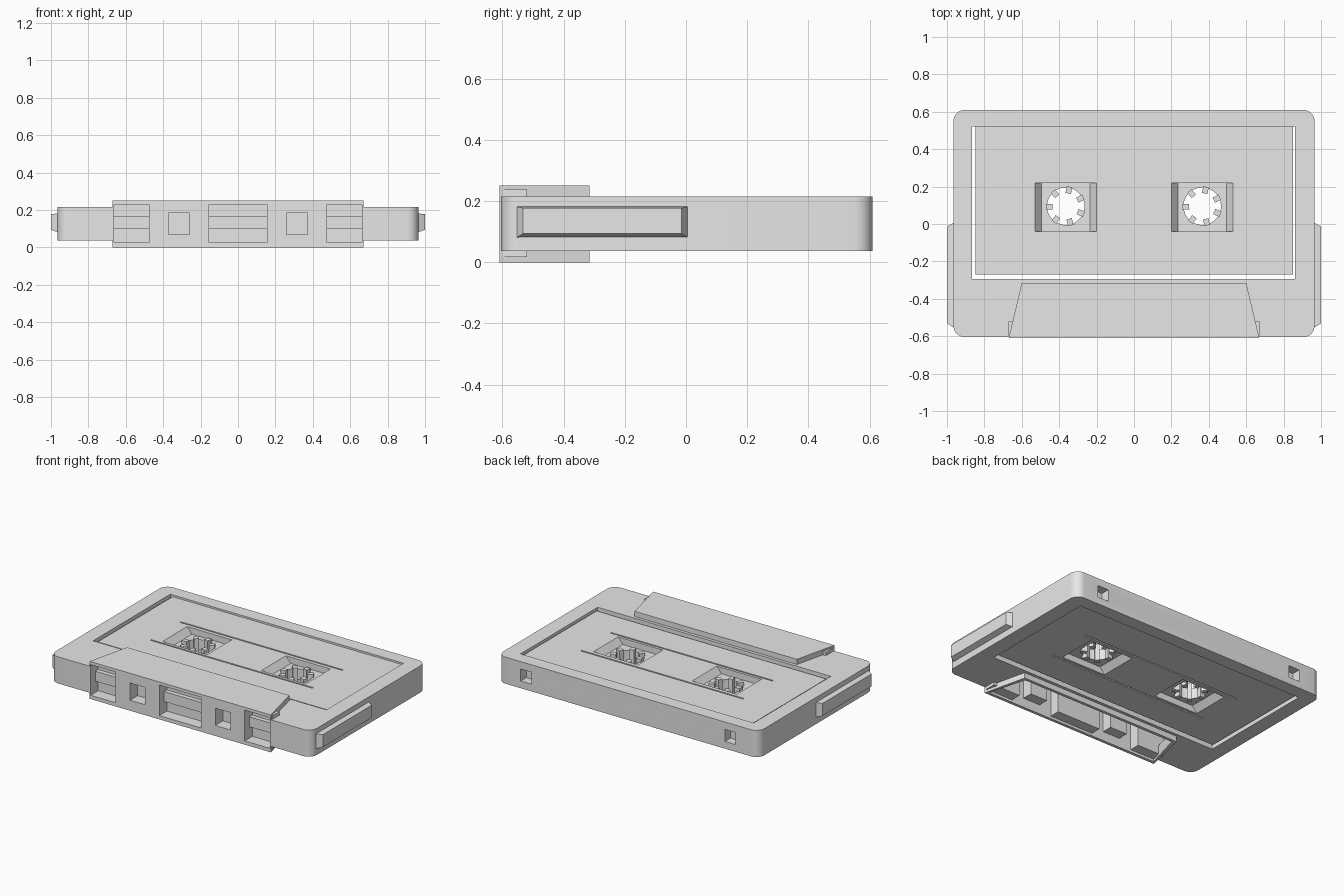
import bpy, bmesh, math
from mathutils import Matrix, Vector

if "Cube" in bpy.data.objects:
    bpy.data.objects.remove(bpy.data.objects["Cube"])

MID = 0.126          # mid height of the shell
LOW, HIGH = 0.037, 0.215

grey = bpy.data.materials.new("light_grey_plastic")
grey.use_nodes = True
COLOUR = (0.8, 0.8, 0.8, 1)
grey.diffuse_color = COLOUR
for node in grey.node_tree.nodes:
    if node.type == 'BSDF_PRINCIPLED':
        node.inputs["Base Color"].default_value = COLOUR


def make(name, bm):
    bmesh.ops.recalc_face_normals(bm, faces=bm.faces)
    mesh = bpy.data.meshes.new(name)
    bm.to_mesh(mesh)
    bm.free()
    mesh.materials.append(grey)
    obj = bpy.data.objects.new(name, mesh)
    bpy.context.collection.objects.link(obj)
    return obj


def box(name, x, y, z, round_corners=0):
    bm = bmesh.new()
    bmesh.ops.create_cube(bm, size=1)
    for v in bm.verts:
        v.co = Vector([(a + b) / 2 + c * (b - a) for (a, b), c in zip((x, y, z), v.co)])
    if round_corners:
        upright = [e for e in bm.edges
                   if abs(e.verts[0].co.z - e.verts[1].co.z) > 0.01]
        bmesh.ops.bevel(bm, geom=upright, offset=round_corners, segments=8,
                        profile=0.5, affect='EDGES')
    return make(name, bm)


def loft(name, first, second):
    """Solid between two matching outlines."""
    bm = bmesh.new()
    a = [bm.verts.new(p) for p in first]
    b = [bm.verts.new(p) for p in second]
    bm.faces.new(a)
    bm.faces.new(b)
    n = len(a)
    for i in range(n):
        bm.faces.new((a[i], a[(i + 1) % n], b[(i + 1) % n], b[i]))
    return make(name, bm)


def trapezoid(name, inset, z0, z1):
    f, b = -0.61 + inset, -0.315 - inset
    wide, narrow = 0.67 - inset, 0.6 - inset
    outline = [(-wide, f), (wide, f), (narrow, b), (-narrow, b)]
    return loft(name, [(x, y, z0) for x, y in outline], [(x, y, z1) for x, y in outline])


def boolean(obj, other, operation='DIFFERENCE'):
    mod = obj.modifiers.new("cut", 'BOOLEAN')
    mod.operation, mod.solver, mod.object = operation, 'EXACT', other
    graph = bpy.context.evaluated_depsgraph_get()
    result = bpy.data.meshes.new_from_object(obj.evaluated_get(graph))
    obj.modifiers.clear()
    obj.data = result
    bpy.data.objects.remove(other)


def cut_box(obj, x, y, z):
    boolean(obj, box("cutter", x, y, z))


# Rounded shell with the raised head block at the front
shell = box("shell", (-0.965, 0.965), (-0.605, 0.61), (LOW, HIGH), 0.06)
boolean(shell, trapezoid("head_block", 0, 0, 0.25), 'UNION')

# Hollow sides and front, with the head block open below
for s in (-1, 1):
    cut_box(shell, sorted((s * 0.62, s * 0.92)), (-0.57, 0.5), (0.075, 0.18))
cut_box(shell, (-0.63, 0.63), (-0.57, -0.1), (0.075, 0.18))
boolean(shell, trapezoid("cutter", 0.02, -0.1, 0.2))

# Sunken faces, label grooves and hub wells, on top and underneath
for side in (1, -1):
    def span(a, b):
        return sorted((MID + side * a, MID + side * b))
    cut_box(shell, (-0.865, 0.86), (-0.295, 0.52), span(0.077, 0.2))
    for y in (0.25, -0.063):
        cut_box(shell, (-0.6, 0.6), (y - 0.005, y + 0.005), span(0.069, 0.2))
    for cx in (-0.365, 0.365):
        profile = [(-0.165, 0.2), (-0.165, 0.077), (-0.13, 0.035),
                   (0.13, 0.035), (0.165, 0.077), (0.165, 0.2)]
        ends = [[(cx + x, y, MID + side * z) for x, z in profile] for y in (-0.04, 0.22)]
        boolean(shell, loft("cutter", *ends))

# Slot running through around three sides of the panel
cut_box(shell, (-0.865, -0.848), (-0.295, 0.52), (-0.1, 0.4))
cut_box(shell, (0.85, 0.86), (-0.295, 0.52), (-0.1, 0.4))
cut_box(shell, (-0.86, 0.855), (-0.295, -0.27), (-0.1, 0.24))

# Hub holes
for cx in (-0.365, 0.365):
    bm = bmesh.new()
    bmesh.ops.create_cone(bm, cap_ends=True, segments=48, radius1=0.1, radius2=0.1,
                          depth=1, matrix=Matrix.Translation((cx, 0.095, 0)))
    boolean(shell, make("cutter", bm))

# Square notches in the back
for cx in (-0.755, 0.755):
    cut_box(shell, (cx - 0.04, cx + 0.04), (0.55, 0.7), (0.085, 0.165))

# Front windows, each with a recessed pocket behind it
windows = {"left_guide": (0.57, 0.093, 0.025, 0.23),
           "right_guide": (-0.57, 0.093, 0.025, 0.23),
           "centre": (0, 0.155, 0.025, 0.23),
           "left_small": (0.315, 0.056, 0.07, 0.185),
           "right_small": (-0.315, 0.056, 0.07, 0.185)}
for name, (cx, half, z0, z1) in windows.items():
    x = (cx - half, cx + half)
    cut_box(shell, x, (-0.7, -0.53), (z0, z1))
    pocket = box(name + "_pocket", (x[0] - 0.008, x[1] + 0.008), (-0.597, -0.52),
                 (z0 - 0.008, z1 + 0.008))
    cut_box(pocket, x, (-0.7, -0.53), (z0, z1))
    if half > 0.06:
        box(name + "_bar", x, (-0.56, -0.525), (0.1, 0.167))

# Teeth inside the hubs
for name, cx in (("right", -0.365), ("left", 0.365)):
    bm = bmesh.new()
    for i in range(7):
        turn = Matrix.Rotation(math.radians(79) + i * math.tau / 7, 4, 'Z')
        place = Matrix.Translation((cx, 0.095, MID)) @ turn @ Matrix.Translation((0.088, 0, 0))
        bmesh.ops.create_cube(bm, size=1, matrix=place @ Matrix.Diagonal((0.036, 0.03, 0.11, 1)))
    make(name + "_hub_teeth", bm)

# Chamfered grip on each side
for name, s in (("right", -1), ("left", 1)):
    def rect(x, y0, y1, z0, z1):
        return [(s * x, y0, z0), (s * x, y1, z0), (s * x, y1, z1), (s * x, y0, z1)]
    loft(name + "_side_grip", rect(0.96, -0.555, 0.008, 0.08, 0.182),
         rect(1.0, -0.532, -0.014, 0.094, 0.177))

# Smooth rounded corners, sharp edges elsewhere
bpy.ops.object.select_all(action='DESELECT')
shell.select_set(True)
bpy.context.view_layer.objects.active = shell
bpy.ops.object.shade_smooth_by_angle(angle=math.radians(30))
